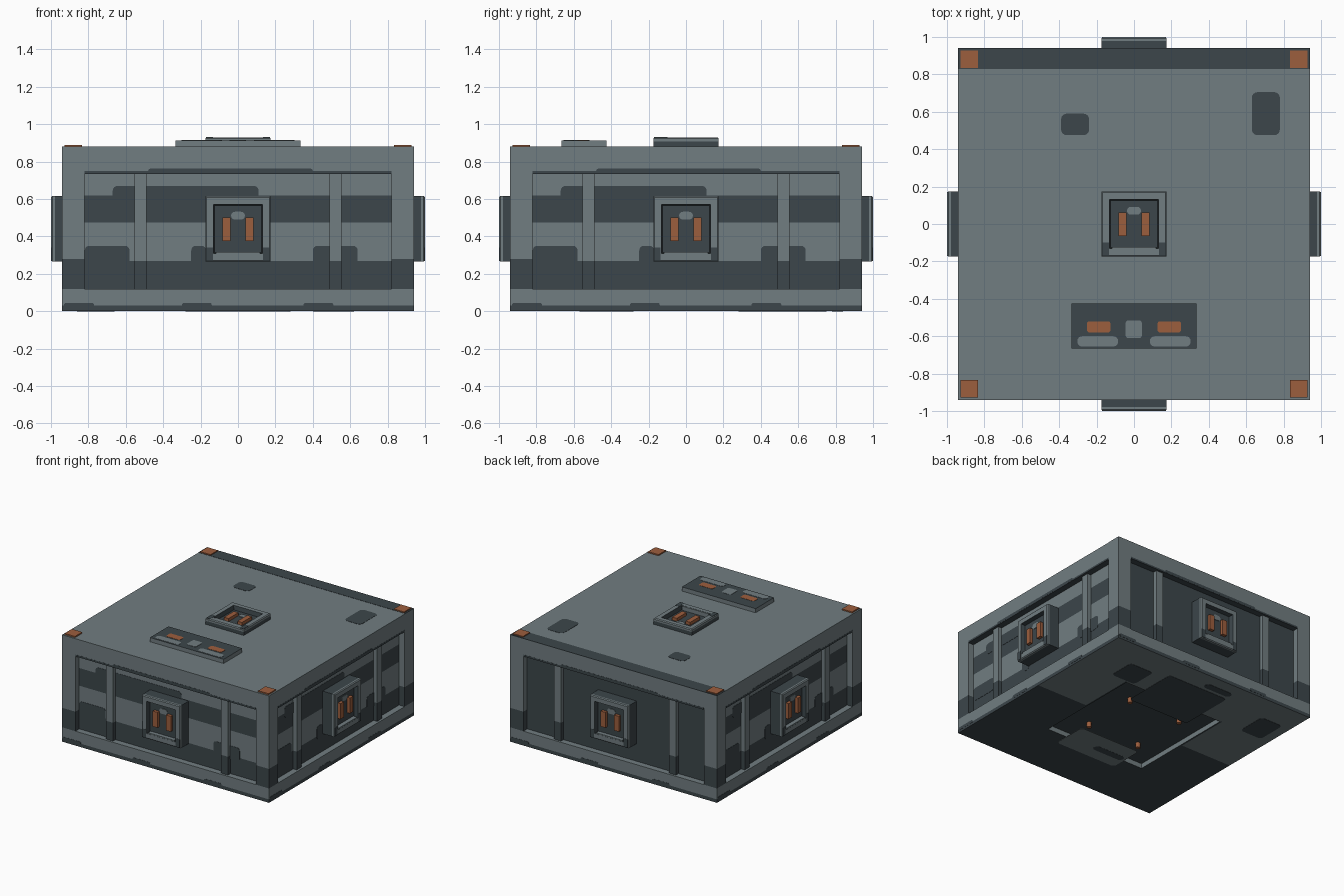
import bpy, bmesh, math
from mathutils import Matrix, Vector

if "Cube" in bpy.data.objects:
    bpy.data.objects.remove(bpy.data.objects["Cube"])


def material(name, rgb):
    m = bpy.data.materials.new(name)
    m.diffuse_color = (*rgb, 1)
    m.use_nodes = True
    m.node_tree.nodes["Principled BSDF"].inputs["Base Color"].default_value = m.diffuse_color
    return m


MATS = [material("light grey", (0.165, 0.205, 0.218)),
        material("dark grey", (0.045, 0.061, 0.069)),
        material("copper", (0.335, 0.112, 0.047))]
LIGHT, DARK, COPPER = 0, 1, 2
IDENT = Matrix.Identity(4)


def finish(name, bm, M=IDENT):
    bm.transform(M)
    me = bpy.data.meshes.new(name)
    bm.to_mesh(me)
    bm.free()
    for m in MATS:
        me.materials.append(m)
    ob = bpy.data.objects.new(name, me)
    bpy.context.collection.objects.link(ob)
    return ob


def outline(u0, u1, v0, v1, r=0):
    """Counter-clockwise rectangle, with rounded corners if r > 0."""
    if not r:
        return [(u0, v0), (u1, v0), (u1, v1), (u0, v1)]
    pts = []
    corners = [(u1 - r, v1 - r), (u0 + r, v1 - r), (u0 + r, v0 + r), (u1 - r, v0 + r)]
    for k, (cu, cv) in enumerate(corners):
        for i in range(5):
            a = (k + i / 4) * math.pi / 2
            pts.append((cu + r * math.cos(a), cv + r * math.sin(a)))
    return pts


def loft(rings, mats):
    """Rings are (outline, w); mats holds bottom cap, each band, top cap."""
    bm = bmesh.new()
    vs = [[bm.verts.new((u, v, w)) for u, v in o] for o, w in rings]
    bm.faces.new(vs[0][::-1]).material_index = mats[0]
    n = len(vs[0])
    for j in range(len(vs) - 1):
        for i in range(n):
            k = (i + 1) % n
            f = bm.faces.new((vs[j][i], vs[j][k], vs[j + 1][k], vs[j + 1][i]))
            f.material_index = mats[j + 1]
    bm.faces.new(vs[-1]).material_index = mats[-1]
    bm.normal_update()
    return bm


def column(name, rect, levels, mats, M=IDENT):
    return finish(name, loft([(outline(*rect), w) for w in levels], mats), M)


def slab(name, rect, w0, w1, mat, M=IDENT, r=0):
    o = outline(*rect, r)
    return finish(name, loft([(o, w0), (o, w1)], [mat] * 3), M)


E = 0.94      # half width of the block
P = 0.89      # half width of the recessed panels
FULL = (-E, E, -E, E)

# Base, with a square recess under it and a two-tone underside
bm = loft([(outline(*FULL), w) for w in (0.002, 0.03, 0.12)], [LIGHT, DARK, LIGHT, LIGHT])
bottom = min(bm.faces, key=lambda f: f.calc_center_median().z)
bmesh.ops.inset_region(bm, faces=[bottom], thickness=E - 0.28)
ring = bmesh.ops.inset_region(bm, faces=[bottom], thickness=0.02)["faces"]
ex = bmesh.ops.extrude_discrete_faces(bm, faces=[bottom])["faces"][0]
bmesh.ops.translate(bm, verts=ex.verts, vec=(0, 0, 0.04))
under = [f for f in bm.faces if abs(f.normal.z) > 0.9
         and f.calc_center_median().z < 0.01 and f not in ring]
geom = under + list({e for f in under for e in f.edges}) + list({v for f in under for v in f.verts})
bmesh.ops.bisect_plane(bm, geom=geom, plane_co=(0, 0, 0), plane_no=(0, 1, 0))
bm.normal_update()
for f in bm.faces:
    c = f.calc_center_median()
    if f.normal.z < -0.9 and c.z < 0.01 and max(abs(c.x), abs(c.y)) > 0.3:
        f.material_index = LIGHT if c.y > 0 else DARK
    elif f.normal.z < -0.9 and c.z > 0.03:
        f.material_index = DARK
finish("base", bm)

# Underside patches and slots
for name, rect, mat in [("underside_patch_rear", (-0.28, 0.28, 0.28, 0.75), DARK),
                        ("underside_patch_front", (-0.28, 0.28, -0.57, -0.28), LIGHT),
                        ("underside_patch_right", (0.40, 0.62, 0.48, 0.70), DARK),
                        ("underside_patch_left", (-0.86, -0.66, 0.46, 0.71), DARK),
                        ("underside_slot_rear", (-0.27, -0.02, 0.78, 0.84), DARK)]:
    slab(name, rect, 0.0, 0.003, mat, r=0.03)
slab("underside_slot_front", (-0.26, 0.02, -0.47, -0.41), -0.001, 0.003, DARK, r=0.028)
for sx in (-1, 1):
    for sy in (-1, 1):
        x, y = sx * 0.24, sy * 0.24
        slab("underside_pin", (x - 0.018, x + 0.018, y - 0.018, y + 0.018), 0.001, 0.043, COPPER, r=0.017)

# Banded core; its rear panel is dark all over
bm = loft([(outline(-P, P, -P, P), w) for w in (0.12, 0.27, 0.475, 0.62, 0.735)],
          [DARK, DARK, LIGHT, DARK, LIGHT, DARK])
for f in bm.faces:
    if f.normal.y > 0.5:
        f.material_index = DARK
finish("panel_core", bm)

# Roof block and corner posts
column("roof", FULL, (0.735, 0.88), [DARK, LIGHT, LIGHT])
for sx in (-1, 1):
    for sy in (-1, 1):
        xs, ys = sorted((sx * 0.82, sx * E)), sorted((sy * 0.82, sy * E))
        column("corner_post", (*xs, *ys), (0.12, 0.28, 0.735), [DARK, DARK, LIGHT, LIGHT])
        x, y = sx * 0.88, sy * 0.88
        slab("roof_corner_stud", (x - 0.047, x + 0.047, y - 0.047, y + 0.047), 0.88, 0.89, COPPER)


def port(M):
    """Raised square frame with a sunken socket and two prongs, facing +w."""
    profile = [(0.175, 0.89), (0.175, 0.978), (0.175, 0.993), (0.168, 1.0),
               (0.132, 1.0), (0.126, 0.965)]
    rings = [(outline(-h, h, -h, h), w) for h, w in profile]
    finish("port_frame", loft(rings, [DARK, DARK, LIGHT, LIGHT, LIGHT, DARK, DARK]), M)
    slab("port_sill", (-0.118, 0.118, -0.135, -0.122), 0.965, 0.999, LIGHT, M)
    slab("port_key", (-0.037, 0.037, 0.05, 0.092), 0.96, 0.97, LIGHT, M, r=0.02)
    for s in (-1, 1):
        u = sorted((s * 0.04, s * 0.082))
        slab("port_prong", (*u, -0.065, 0.062), 0.96, 0.99, COPPER, M)
        u = sorted((s * 0.135, s * 0.17))
        slab("port_scuff", (*u, -0.17, -0.10), 0.997, 1.001, DARK, M)


# Four sides: ribs, painted patches and ports
for k in range(4):
    turn = Matrix.Rotation(k * math.pi / 2, 4, 'Z')
    side = turn @ Matrix.Rotation(math.pi / 2, 4, 'X')      # v is height, w is outward
    for u in (-0.522, 0.522):
        column("rib", (u - 0.032, u + 0.032, -P - 0.032, -P + 0.01), (0.12, 0.27, 0.735),
               [DARK, DARK, LIGHT, LIGHT], turn)
    if k != 2:
        for rect in [(-0.82, -0.58, 0.24, 0.35), (0.40, 0.64, 0.24, 0.35),
                     (-0.25, -0.17, 0.24, 0.35), (-0.67, 0.11, 0.58, 0.67)]:
            slab("panel_patch", rect, P - 0.002, P + 0.002, DARK, side, r=0.025)
    slab("roof_edge_stripe", (-0.82, 0.82, 0.735, 0.75), E - 0.002, E + 0.001, DARK, side)
    slab("roof_edge_bump", (-0.48, 0.40, 0.74, 0.762), E - 0.002, E + 0.0015, DARK, side, r=0.01)
    for u in (-0.85, -0.22, 0.43):
        slab("base_bump", (u - 0.08, u + 0.08, 0.02, 0.045), E - 0.002, E + 0.0015, DARK, side, r=0.012)
    port(turn @ Matrix.Translation((0, 0, 0.44)) @ Matrix.Rotation(math.pi / 2, 4, 'X'))
port(Matrix.Translation((0, 0, -0.07)))

# Roof details: rear strip, scuffs and the control plate
slab("roof_rear_strip", (-E, E, 0.83, E), 0.878, 0.882, DARK)
slab("roof_patch_small", (-0.39, -0.24, 0.475, 0.59), 0.878, 0.882, DARK, r=0.03)
slab("roof_patch_large", (0.63, 0.78, 0.475, 0.705), 0.878, 0.882, DARK, r=0.03)
column("control_plate", (-0.335, 0.335, -0.665, -0.425), (0.87, 0.914), [LIGHT, LIGHT, DARK])
slab("plate_centre_key", (-0.045, 0.042, -0.61, -0.515), 0.912, 0.916, LIGHT, r=0.015)
for s in (-1, 1):
    slab("plate_copper_pad", (*sorted((s * 0.125, s * 0.252)), -0.58, -0.52), 0.912, 0.916, COPPER, r=0.015)
    slab("plate_light_pad", (*sorted((s * 0.085, s * 0.303)), -0.655, -0.60), 0.912, 0.916, LIGHT, r=0.025)
